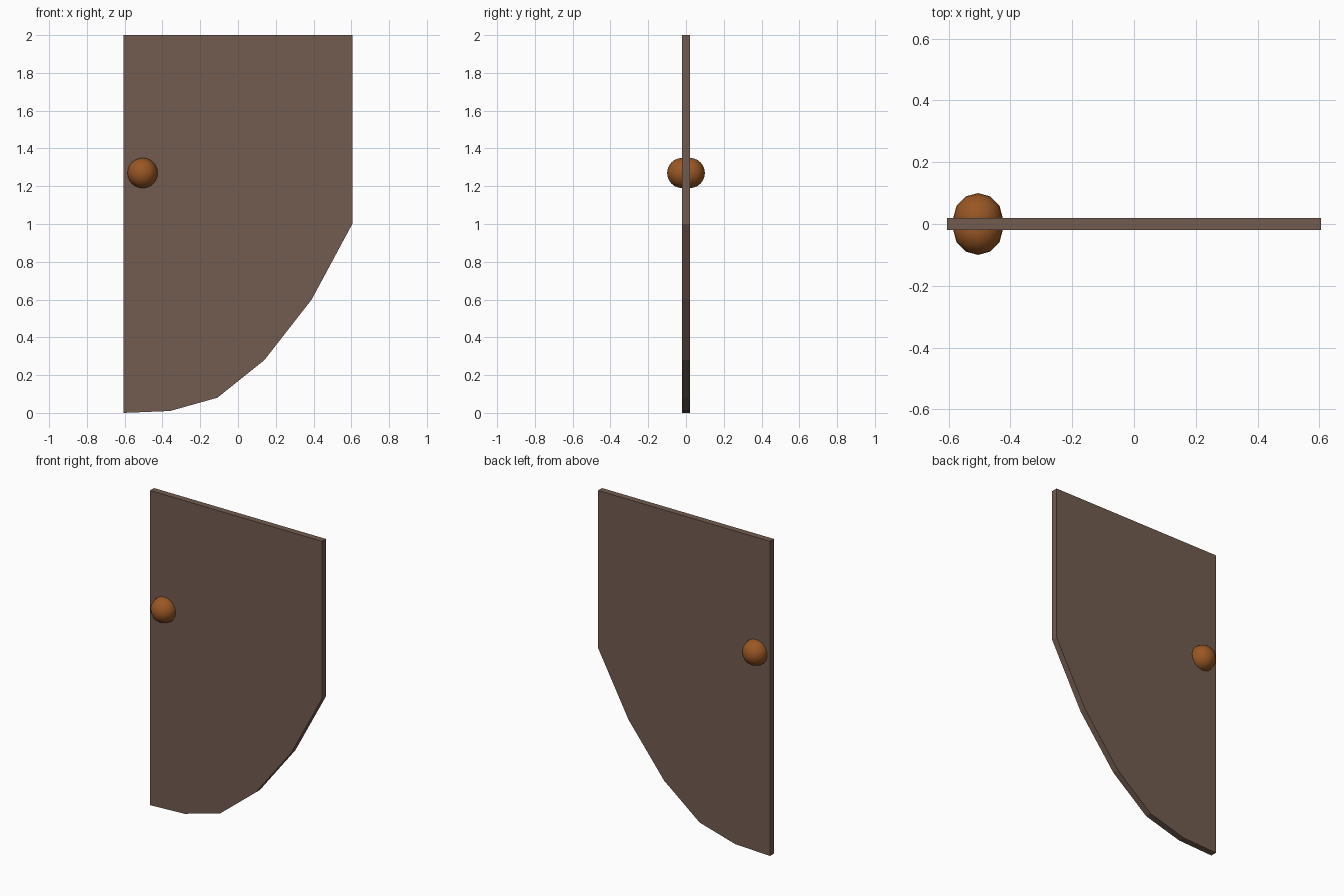
import bpy, bmesh, math
from mathutils import Matrix

if "Cube" in bpy.data.objects:
    bpy.data.objects.remove(bpy.data.objects["Cube"])


def material(name, rgb):
    m = bpy.data.materials.new(name)
    m.diffuse_color = (*rgb, 1)
    m.use_nodes = True
    m.node_tree.nodes["Principled BSDF"].inputs["Base Color"].default_value = m.diffuse_color
    return m


def make_object(name, bm, mat):
    bmesh.ops.recalc_face_normals(bm, faces=bm.faces)
    mesh = bpy.data.meshes.new(name)
    bm.to_mesh(mesh)
    bm.free()
    mesh.materials.append(mat)
    ob = bpy.data.objects.new(name, mesh)
    bpy.context.collection.objects.link(ob)
    return ob


wood = material("brown wood", (0.17, 0.107, 0.08))
copper = material("copper", (0.32, 0.095, 0.018))

# Door panel: profile with one curved edge, extruded through its thickness
HALF = 0.02
profile = [(-0.605, 2), (-0.605, 0), (-0.36, 0.01), (-0.11, 0.08),
           (0.14, 0.28), (0.39, 0.6), (0.605, 1.0), (0.605, 2)]
bm = bmesh.new()
face = bm.faces.new([bm.verts.new((x, -HALF, z)) for x, z in profile])
ext = bmesh.ops.extrude_face_region(bm, geom=[face])
bmesh.ops.translate(bm, vec=(0, 2 * HALF, 0),
                    verts=[g for g in ext["geom"] if isinstance(g, bmesh.types.BMVert)])
make_object("door_panel", bm, wood)

# Round knob on each side of the panel
for name, side in (("front_knob", -1), ("back_knob", 1)):
    bm = bmesh.new()
    bmesh.ops.create_uvsphere(bm, u_segments=12, v_segments=12, radius=0.08,
                              matrix=Matrix.Translation((-0.505, side * HALF, 1.27)))
    for f in bm.faces:
        f.smooth = True
    make_object(name, bm, copper)
